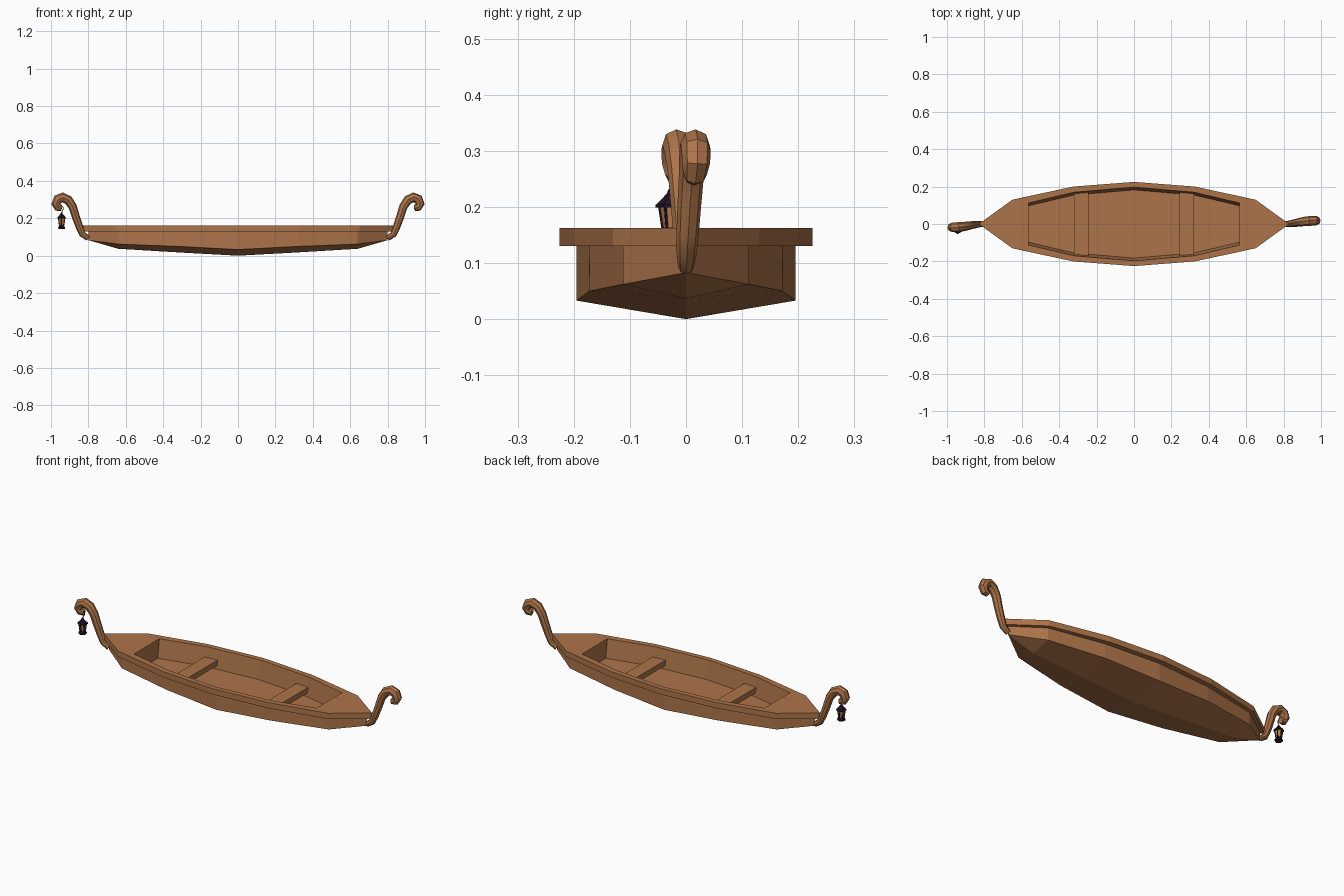
import bpy, bmesh, math
from mathutils import Matrix

if "Cube" in bpy.data.objects:
    bpy.data.objects.remove(bpy.data.objects["Cube"])


def material(name, rgb):
    m = bpy.data.materials.new(name)
    m.use_nodes = True
    m.diffuse_color = (*rgb, 1)
    m.node_tree.nodes["Principled BSDF"].inputs["Base Color"].default_value = (*rgb, 1)
    return m


wood = material("warm_wood", (0.42, 0.175, 0.068))
iron = material("dark_iron", (0.014, 0.006, 0.018))
glass = material("amber_glass", (0.50, 0.22, 0.08))


def finish(bm, name, mat, matrix=Matrix()):
    bmesh.ops.recalc_face_normals(bm, faces=bm.faces)
    mesh = bpy.data.meshes.new(name)
    bm.to_mesh(mesh)
    bm.free()
    mesh.materials.append(mat)
    ob = bpy.data.objects.new(name, mesh)
    ob.matrix_world = matrix
    bpy.context.collection.objects.link(ob)
    return ob


def mirrored(half):
    """Stations from bow to stern, given from the middle outwards."""
    return [(-p[0], *p[1:]) for p in reversed(half[1:])] + half


def loop(bm, side, z, tip=None):
    """Closed ring: one side, tip, other side, tip. z is a number or per-station list."""
    zs = z if isinstance(z, list) else [z] * len(side)
    pts = [(x, -y, h) for (x, y), h in zip(side, zs)]
    back = [(x, -y, h) for x, y, h in reversed(pts)]
    if tip:
        pts, back = pts + [(tip[0], 0, tip[1])], back + [(-tip[0], 0, tip[1])]
    return [bm.verts.new(p) for p in pts + back]


def bridge(bm, a, b):
    for i in range(len(a)):
        j = (i + 1) % len(a)
        bm.faces.new((a[i], a[j], b[j], b[i]))


rim_side = mirrored([(0, 0.225), (0.325, 0.2), (0.65, 0.13)])
hull_side = mirrored([(0, 0.195), (0.325, 0.172), (0.64, 0.112)])
well_side = mirrored([(0, 0.197), (0.32, 0.17), (0.565, 0.112)])
RIM_TOP, RIM_LOW, FLOOR = 0.162, 0.13, 0.058

# Hull, rim, end decks and open well as one shell
bm = bmesh.new()
well_top = loop(bm, well_side, RIM_TOP)
rim_top = loop(bm, rim_side, RIM_TOP, (0.83, RIM_TOP))
rim_low = loop(bm, rim_side, RIM_LOW, (0.83, RIM_LOW))
hull_top = loop(bm, hull_side, RIM_LOW, (0.80, RIM_LOW))
chine = loop(bm, hull_side, [0.062, 0.05, 0.033, 0.05, 0.062], (0.80, 0.083))
floor_side = [(x, y - 0.015) for x, y in well_side]
well_low = loop(bm, floor_side, FLOOR)
for a, b in ((rim_top, rim_low), (rim_low, hull_top), (hull_top, chine), (well_top, well_low)):
    bridge(bm, a, b)
bm.faces.new(well_low)
# deck strips along the sides, then the pointed end decks
for k in range(4):
    bm.faces.new((rim_top[k], rim_top[k + 1], well_top[k + 1], well_top[k]))
    bm.faces.new((rim_top[k + 6], rim_top[k + 7], well_top[k + 6], well_top[k + 5]))
bm.faces.new((rim_top[4], rim_top[5], rim_top[6], well_top[5], well_top[4]))
bm.faces.new((rim_top[10], rim_top[11], rim_top[0], well_top[0], well_top[9]))
# V-shaped bottom to the keel
keel = [bm.verts.new((x, 0, z)) for x, z in mirrored([(0, 0.0), (0.325, 0.018), (0.64, 0.037)])]
for k in range(4):
    bm.faces.new((chine[k], chine[k + 1], keel[k + 1], keel[k]))
    bm.faces.new((chine[10 - k], chine[9 - k], keel[k + 1], keel[k]))
for tip, near, far, end in ((5, 4, 6, 4), (11, 0, 10, 0)):
    bm.faces.new((chine[tip], chine[near], keel[end]))
    bm.faces.new((chine[tip], chine[far], keel[end]))
finish(bm, "hull", wood)

# Bench planks
for name, x in (("front_bench", -0.282), ("rear_bench", 0.282)):
    bm = bmesh.new()
    bmesh.ops.create_cube(bm, size=1, matrix=Matrix.Translation((x, 0, 0.092))
                          @ Matrix.Diagonal((0.076, 0.345, 0.03, 1)))
    finish(bm, name, wood)


def tube(name, points, depth, mat, matrix=Matrix(), res=2):
    """Tube along (x, y, z, radius factor) points, turned into a mesh."""
    cu = bpy.data.curves.new(name, "CURVE")
    cu.dimensions = "3D"
    cu.bevel_depth, cu.bevel_resolution, cu.use_fill_caps = depth, res, True
    sp = cu.splines.new("POLY")
    sp.points.add(len(points) - 1)
    for p, (x, y, z, r) in zip(sp.points, points):
        p.co, p.radius = (x, y, z, 1), r
    tmp = bpy.data.objects.new(name + "_path", cu)
    bpy.context.collection.objects.link(tmp)
    mesh = bpy.data.meshes.new_from_object(tmp.evaluated_get(bpy.context.evaluated_depsgraph_get()))
    bpy.data.objects.remove(tmp)
    mesh.name = name
    mesh.materials.clear()
    mesh.materials.append(mat)
    ob = bpy.data.objects.new(name, mesh)
    ob.matrix_world = matrix
    bpy.context.collection.objects.link(ob)
    return ob


# Curled horns at both ends, one turned half round
horn = [(0.800, 0, 0.092, 0.55), (0.832, 0.001, 0.115, 0.7), (0.848, 0.003, 0.155, 0.8),
        (0.866, 0.006, 0.205, 0.85), (0.884, 0.010, 0.262, 0.9), (0.908, 0.013, 0.298, 1),
        (0.938, 0.016, 0.312, 1.05), (0.963, 0.018, 0.302, 1.05), (0.973, 0.018, 0.278, 1),
        (0.963, 0.016, 0.258, 0.85), (0.943, 0.014, 0.254, 0.65)]
for name, turn in (("stern_horn", 0), ("bow_horn", math.pi)):
    ob = tube(name, horn, 0.025, wood, Matrix.Rotation(turn, 4, "Z"))
    for o in bpy.context.selected_objects:
        o.select_set(False)
    ob.select_set(True)
    bpy.context.view_layer.objects.active = ob
    bpy.ops.object.shade_smooth_by_angle(angle=math.radians(40))

# Hanging lantern at the bow
LX, LY, SIDES = -0.943, -0.027, 6


def ring_part(name, z0, z1, r0, r1, mat):
    bm = bmesh.new()
    bmesh.ops.create_cone(bm, cap_ends=True, segments=SIDES, radius1=r0, radius2=r1, depth=z1 - z0)
    finish(bm, name, mat, Matrix.Translation((LX, LY, (z0 + z1) / 2)))


ring_part("lantern_foot", 0.142, 0.150, 0.020, 0.022, iron)
ring_part("lantern_base", 0.150, 0.163, 0.021, 0.014, iron)
ring_part("lantern_glass", 0.163, 0.200, 0.014, 0.020, glass)
ring_part("lantern_cap_rim", 0.199, 0.204, 0.027, 0.027, iron)
ring_part("lantern_cap", 0.204, 0.224, 0.026, 0.007, iron)
ring_part("lantern_knob", 0.224, 0.232, 0.007, 0.004, iron)
for i in range(SIDES):
    a = math.tau * i / SIDES
    c, s = math.sin(a), math.cos(a)
    tube(f"lantern_post_{i + 1}", [(LX + c * r, LY + s * r, z, 1)
                                   for r, z in ((0.014, 0.161), (0.020, 0.201))], 0.0028, iron, res=0)
hook = [(LX, LY, 0.230, 1)] + [
    (LX + 0.009 * math.sin(t), LY + 0.005 * (1 - math.cos(t)), 0.252 - 0.014 * math.cos(t), 1)
    for t in (0.5, 1.2, 1.9, 2.6, 3.2, 3.9)]
tube("lantern_hook", hook, 0.0022, iron, res=0)
